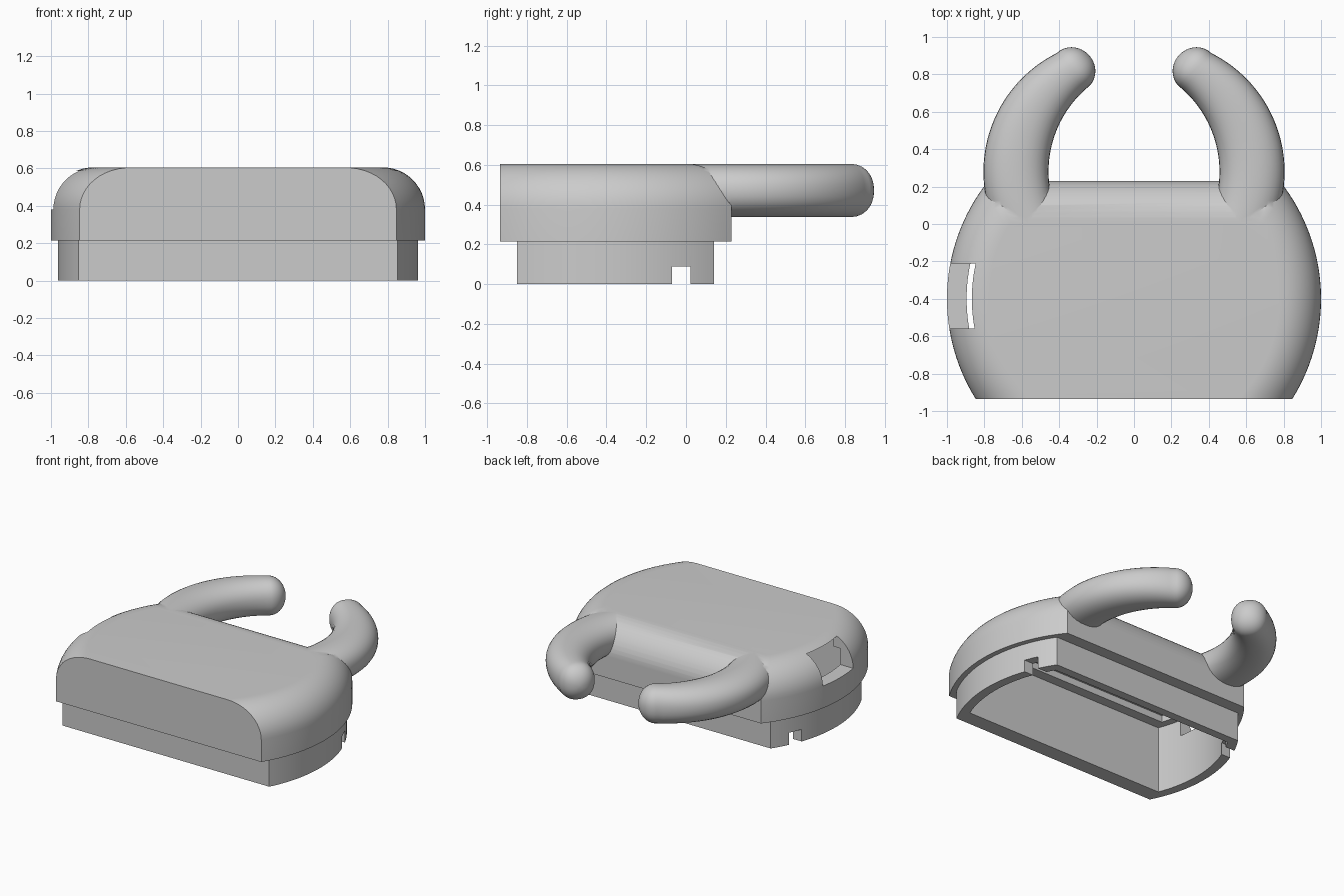
import bpy, bmesh, math
from mathutils import Vector

cube = bpy.data.objects.get("Cube")
if cube:
    bpy.data.objects.remove(cube)

grey = bpy.data.materials.new("plain grey")
grey.use_nodes = True
colour = (0.6, 0.6, 0.6, 1)
grey.diffuse_color = colour
grey.node_tree.nodes["Principled BSDF"].inputs["Base Color"].default_value = colour

MID_Y = -0.4   # centre line of the bulging side arcs


def footprint(radius, front, back, z, steps=32):
    """Plan outline with straight front and back and arched sides."""
    ys = [front + (back - front) * i / steps for i in range(steps + 1)]
    side = [(math.sqrt(radius ** 2 - (y - MID_Y) ** 2) - 0.01, y) for y in ys]
    return [Vector((x, y, z)) for x, y in side] + \
           [Vector((-x, y, z)) for x, y in reversed(side)]


def loft(name, rings):
    """Skin a stack of equal rings and cap both ends."""
    bm = bmesh.new()
    loops = [[bm.verts.new(p) for p in ring] for ring in rings]
    count = len(loops[0])
    for low, high in zip(loops, loops[1:]):
        for i in range(count):
            j = (i + 1) % count
            bm.faces.new((low[i], low[j], high[j], high[i]))
    bm.faces.new(loops[0][::-1])
    bm.faces.new(loops[-1])
    bmesh.ops.recalc_face_normals(bm, faces=bm.faces)
    mesh = bpy.data.meshes.new(name)
    bm.to_mesh(mesh)
    bm.free()
    mesh.materials.append(grey)
    obj = bpy.data.objects.new(name, mesh)
    bpy.context.collection.objects.link(obj)
    return obj


def box(name, low, high):
    (x0, y0, z0), (x1, y1, z1) = low, high
    return loft(name, [[Vector(p) for p in
                ((x0, y0, z), (x1, y0, z), (x1, y1, z), (x0, y1, z))] for z in (z0, z1)])


def combine(target, other, operation):
    """Apply a boolean and remove the helper."""
    mod = target.modifiers.new(operation, 'BOOLEAN')
    mod.operation, mod.object, mod.solver = operation, other, 'EXACT'
    bpy.context.view_layer.objects.active = target
    bpy.ops.object.modifier_apply(modifier=mod.name)
    bpy.data.objects.remove(other)


# Upper cover: straight wall, then a quarter-round edge on sides and back
FILLET = 0.225
rings = [footprint(1.01, -0.935, 0.23, 0.215)]
for k in range(13):
    a = math.pi / 2 * k / 12
    inset = FILLET * (1 - math.cos(a))
    rings.append(footprint(1.01 - inset, -0.935, 0.23 - inset, 0.38 + FILLET * math.sin(a)))
cover = loft("cover", rings)

# Recessed lower skirt
skirt = loft("skirt", [footprint(0.973, -0.85, 0.142, z) for z in (0, 0.25)])
combine(cover, skirt, 'UNION')


def arc_point(centre_x, radius, degrees):
    a = math.radians(degrees)
    return Vector((centre_x + radius * math.cos(a), 0.28 + radius * math.sin(a), 0))


def rounded(value):
    """Push a sine or cosine slightly outward for a fuller oval."""
    return math.copysign(abs(value) ** 0.9, value)


# Curved horns: a fuller oval swept between an outer and an inner arc, with a round tip
def horn_rings(sign):
    stations = []
    for i in range(33):
        t = i / 32
        outer = arc_point(0.097, 0.708, -23 + 86.5 * t)
        inner = arc_point(-0.132, 0.589, -28 + 79 * t)
        across = outer - inner
        side = across.normalized()
        stations.append(((outer + inner) / 2, side, across.length / 2, 0.134))
    end, side, w, h = stations[-1]
    ahead = Vector((-side.y, side.x, 0))
    for k in range(1, 11):
        a = math.radians(87) * k / 10
        stations.append((end + ahead * 0.115 * math.sin(a), side, w * math.cos(a), h * math.cos(a)))
    result = []
    for c, side, w, h in stations:
        ring = []
        for k in range(32):
            a = math.tau * k / 32
            p = c + side * w * rounded(math.cos(a)) + Vector((0, 0, 0.471 + h * rounded(math.sin(a))))
            ring.append(Vector((p.x * sign, p.y, p.z)))
        result.append(ring)
    return result


for name, sign in (("left_horn", 1), ("right_horn", -1)):
    combine(cover, loft(name, horn_rings(sign)), 'UNION')

# Hollow inside with a raised ceiling, side window and cable notches
combine(cover, loft("cavity", [footprint(0.905, -0.735, 0.08, z) for z in (-0.1, 0.5)]), 'DIFFERENCE')
combine(cover, loft("ceiling", [footprint(0.85, -0.66, 0.05, z) for z in (0.4, 0.55)]), 'DIFFERENCE')
combine(cover, box("window", (-1.2, -0.56, 0.38), (-0.8, -0.21, 0.585)), 'DIFFERENCE')
combine(cover, box("notch", (-1.2, -0.07, -0.1), (1.2, 0.022, 0.09)), 'DIFFERENCE')

# Smooth shading with sharp edges kept
cover.name = "horned_cover"
bpy.ops.object.select_all(action='DESELECT')
cover.select_set(True)
bpy.context.view_layer.objects.active = cover
bpy.ops.object.shade_smooth_by_angle(angle=math.radians(30))
